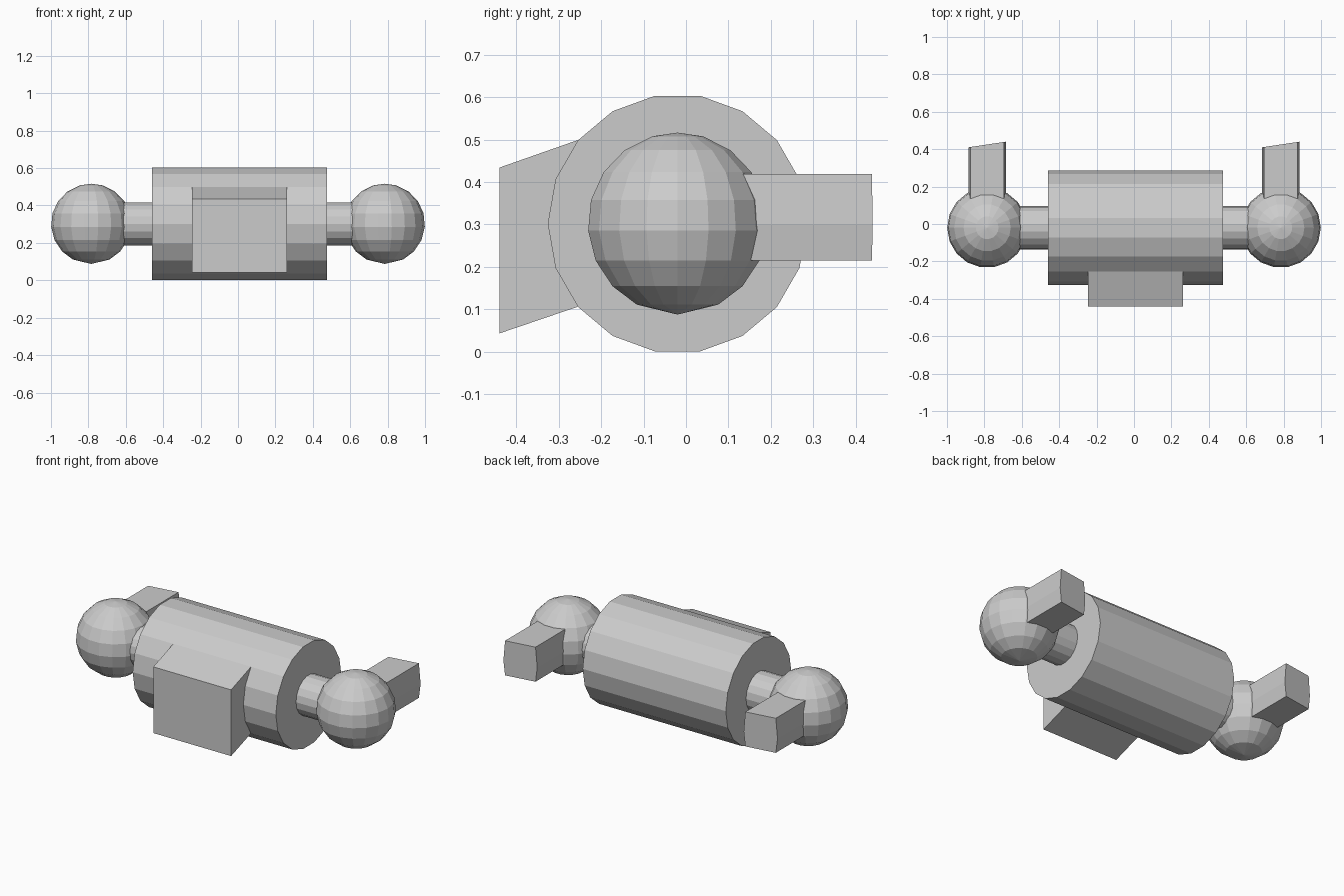
import bpy, bmesh
from math import sin, cos, pi, radians

if "Cube" in bpy.data.objects:
    bpy.data.objects.remove(bpy.data.objects["Cube"])

CY, CZ = -0.02, 0.302   # shared axis of body, axle and balls


def make(name, verts, faces):
    me = bpy.data.meshes.new(name)
    me.from_pydata(verts, [], faces)
    bm = bmesh.new()
    bm.from_mesh(me)
    bmesh.ops.recalc_face_normals(bm, faces=bm.faces)
    bm.to_mesh(me)
    bm.free()
    ob = bpy.data.objects.new(name, me)
    bpy.context.collection.objects.link(ob)
    return ob


def prism(name, a, b):
    """Closed solid between two matching outlines."""
    n = len(a)
    faces = [[i, (i + 1) % n, n + (i + 1) % n, n + i] for i in range(n)]
    return make(name, a + b, faces + [list(range(n)), list(range(n, 2 * n))])


def rod(name, x0, x1, r, n=18):
    ring = [(CY + r * cos(2 * pi * i / n), CZ + r * sin(2 * pi * i / n)) for i in range(n)]
    return prism(name, [(x0, y, z) for y, z in ring], [(x1, y, z) for y, z in ring])


def ball(name, cx, r=0.2145, n=18):
    # faceted ball, rings set slightly towards the top
    angles = [radians(27 + 19.5 * k) for k in range(8)]
    verts = [(cx + r * sin(t) * cos(2 * pi * i / n), CY + r * sin(t) * sin(2 * pi * i / n),
              CZ - r * cos(t)) for t in angles for i in range(n)]
    top = len(verts) - n
    verts += [(cx, CY, CZ - r), (cx, CY, CZ + r)]
    faces = [[k * n + i, k * n + (i + 1) % n, (k + 1) * n + (i + 1) % n, (k + 1) * n + i]
             for k in range(7) for i in range(n)]
    for i in range(n):
        j = (i + 1) % n
        faces += [[i, j, top + n], [top + i, top + j, top + n + 1]]
    return make(name, verts, faces)


# Main drum and the axle through it
rod("drum", -0.46, 0.475, 0.306)
rod("axle", -0.68, 0.68, 0.117)

# Flared block on the front
side = [(-0.44, 0.043), (-0.44, 0.434), (-0.252, 0.5), (-0.2, 0.5), (-0.2, 0.107), (-0.252, 0.107)]
prism("front_block", [(-0.245, y, z) for y, z in side], [(0.263, y, z) for y, z in side])

# End balls with rearward tabs (slanted ends, slightly bulged sides)
section = [(-0.09, 0.215), (0.09, 0.215), (0.1, 0.30), (0.09, 0.419), (-0.09, 0.419), (-0.1, 0.30)]
for label, cx in (("left", -0.785), ("right", 0.785)):
    ball(label + "_ball", cx)
    prism(label + "_tab", [(cx + x, 0.08, z) for x, z in section],
          [(cx + x, 0.425 + 0.15 * x, z) for x, z in section])
